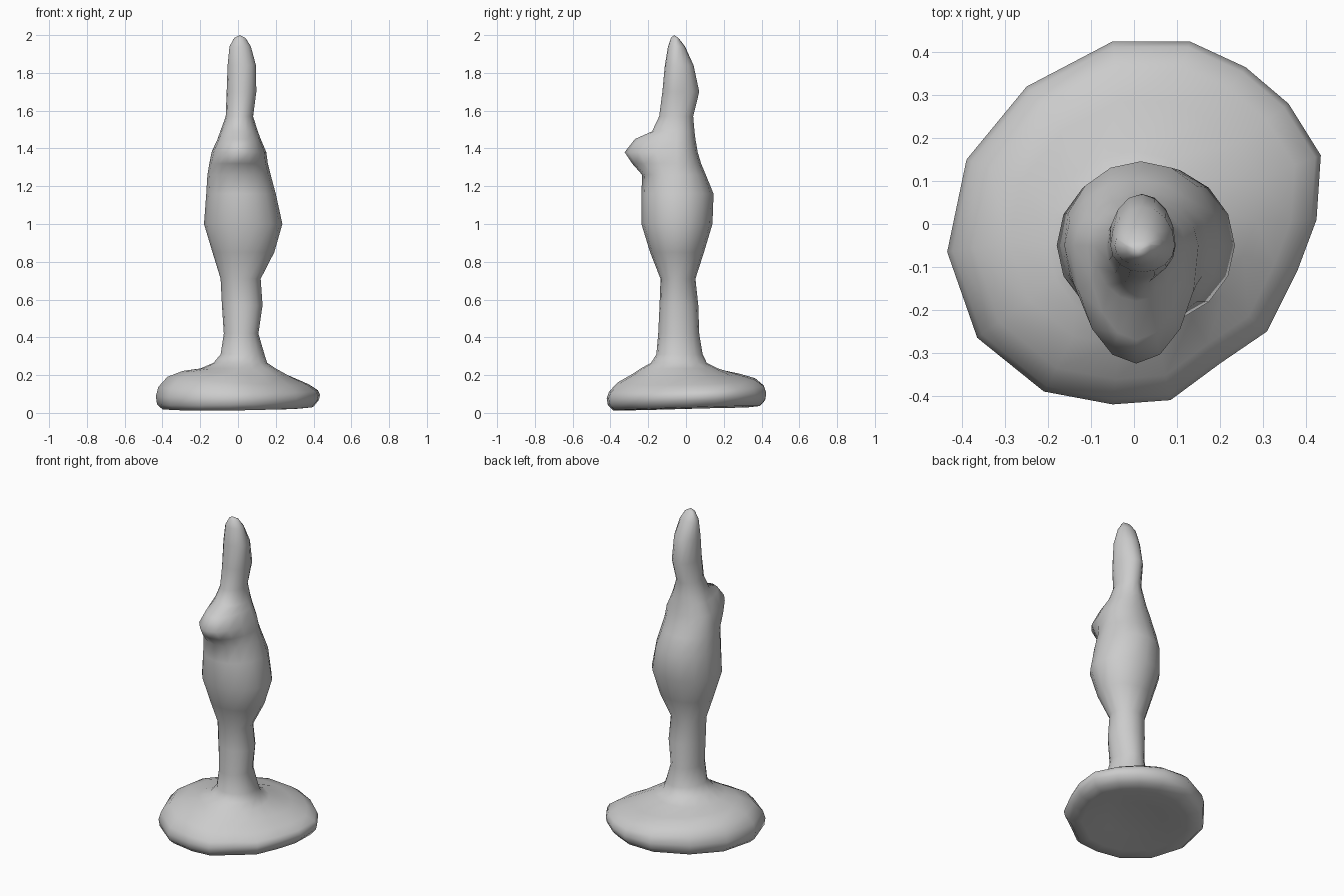
import bpy, bmesh, math

# Irregular foot outline seen from above, counter-clockwise
OUTLINE = [(0.425, 0.01), (0.435, 0.16), (0.36, 0.28), (0.26, 0.365),
           (0.13, 0.425), (-0.05, 0.425), (-0.25, 0.32), (-0.39, 0.15),
           (-0.435, -0.065), (-0.365, -0.265), (-0.21, -0.39), (-0.05, -0.42),
           (0.085, -0.41), (0.2, -0.325), (0.31, -0.25), (0.38, -0.11)]
N = len(OUTLINE)

# Foot rings: scale, height, slope along x, slope along y
FOOT = [(0.4, 0.04, 0, 0.01), (0.75, 0.022, 0, 0.02), (0.92, 0.025, 0.01, 0.03),
        (0.985, 0.055, 0.02, 0.03), (1.0, 0.09, 0, 0.03), (0.97, 0.127, -0.03, 0.04),
        (0.86, 0.17, -0.06, 0.03), (0.67, 0.205, -0.06, 0.0)]

# Stem and body rings: z, left, right, front, back
BODY = [(0.235, -0.20, 0.20, -0.24, 0.17), (0.265, -0.13, 0.155, -0.185, 0.11),
        (0.31, -0.092, 0.14, -0.157, 0.088),
        (0.42, -0.075, 0.108, -0.147, 0.07), (0.57, -0.085, 0.13, -0.14, 0.065),
        (0.71, -0.092, 0.12, -0.135, 0.05), (0.85, -0.135, 0.192, -0.19, 0.095),
        (1.0, -0.18, 0.235, -0.236, 0.14), (1.16, -0.168, 0.20, -0.236, 0.146),
        (1.26, -0.162, 0.173, -0.232, 0.105), (1.32, -0.152, 0.158, -0.285, 0.08),
        (1.38, -0.14, 0.15, -0.325, 0.062), (1.45, -0.108, 0.12, -0.27, 0.05),
        (1.49, -0.094, 0.105, -0.18, 0.045), (1.57, -0.065, 0.08, -0.142, 0.038),
        (1.70, -0.06, 0.097, -0.125, 0.07), (1.84, -0.055, 0.095, -0.112, 0.04),
        (1.94, -0.045, 0.068, -0.095, -0.005), (1.985, -0.02, 0.04, -0.08, -0.04)]


def foot_ring(s, z, sx, sy):
    return [(x * s, y * s, z + sx * x * s + sy * y * s) for x, y in OUTLINE]


def body_ring(z, x0, x1, y0, y1, cy=-0.05):
    cx, rx = (x0 + x1) / 2, (x1 - x0) / 2
    pts = []
    for i in range(N):
        a = 2 * math.pi * (i + 0.0) / N
        ry = (y1 - cy) if math.sin(a) > 0 else (cy - y0)
        pts.append((cx + rx * math.cos(a), cy + ry * math.sin(a), z))
    return pts


def loft(name, rings, bottom, top):
    bm = bmesh.new()
    loops = [[bm.verts.new(p) for p in r] for r in rings]
    for a, b in zip(loops, loops[1:]):
        for i in range(N):
            j = (i + 1) % N
            bm.faces.new((a[i], a[j], b[j], b[i]))
    vb, vt = bm.verts.new(bottom), bm.verts.new(top)
    for i in range(N):
        j = (i + 1) % N
        bm.faces.new((loops[0][j], loops[0][i], vb))
        bm.faces.new((loops[-1][i], loops[-1][j], vt))
    bmesh.ops.recalc_face_normals(bm, faces=bm.faces)
    for f in bm.faces:
        f.smooth = True
    me = bpy.data.meshes.new(name)
    bm.to_mesh(me)
    bm.free()
    ob = bpy.data.objects.new(name, me)
    bpy.context.collection.objects.link(ob)
    return ob


# Single continuous skin: foot, stem, bulging body with front bump, tip
rings = [foot_ring(*r) for r in FOOT] + [body_ring(*r) for r in BODY]
loft("pawn_figure", rings, (0, 0, 0.045), (0.01, -0.063, 2.0))
